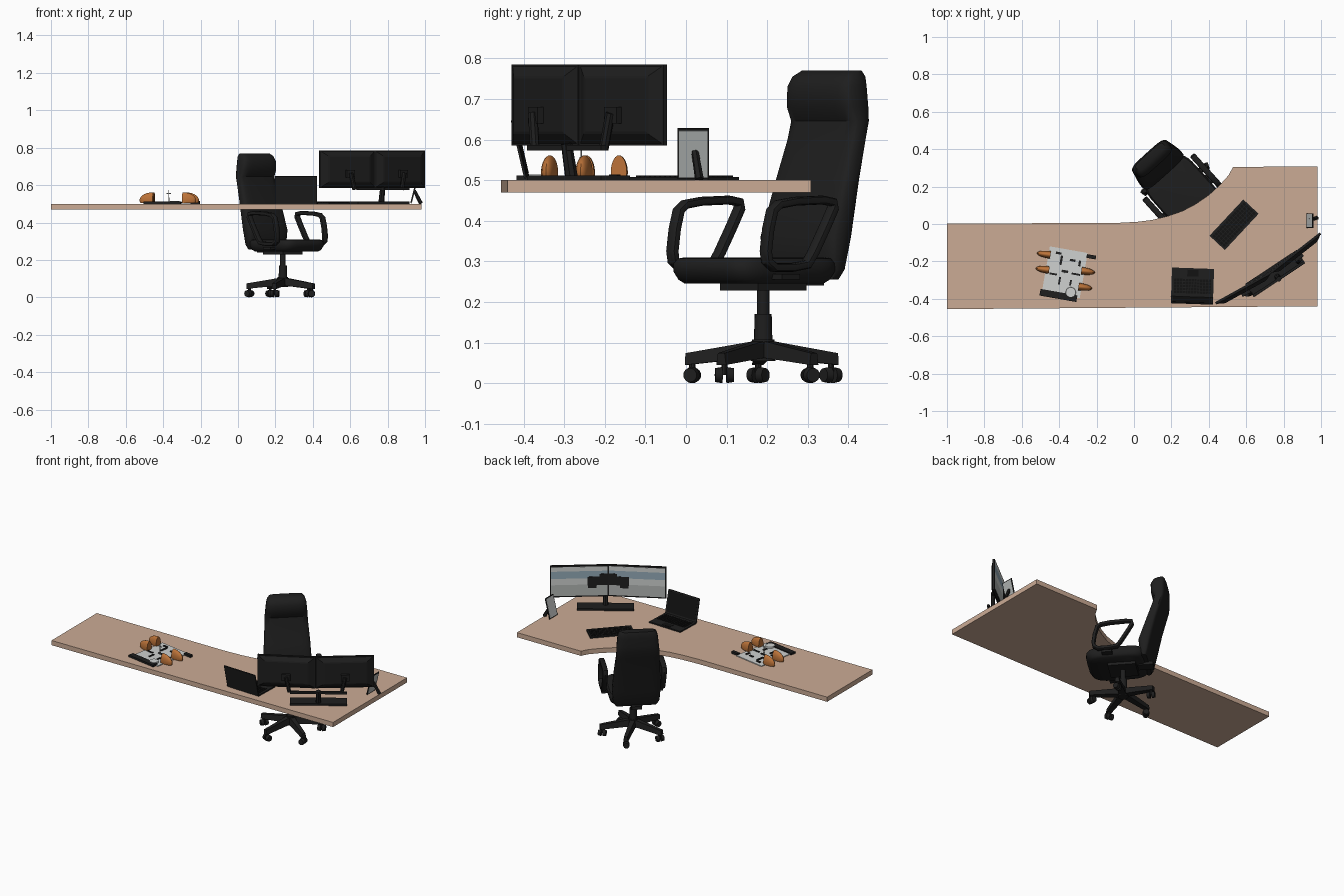
import bpy, bmesh, math
from mathutils import Matrix, Vector

if "Cube" in bpy.data.objects:
    bpy.data.objects.remove(bpy.data.objects["Cube"])

def mat(name, c):
    m = bpy.data.materials.new(name)
    m.diffuse_color = (*c, 1)
    m.use_nodes = True
    m.node_tree.nodes["Principled BSDF"].inputs["Base Color"].default_value = m.diffuse_color
    return m

WOOD = mat("tan wood", (0.60, 0.41, 0.30))
BLACK = mat("black", (0.013, 0.013, 0.013))
KEY = mat("key black", (0.006, 0.006, 0.006))
ORANGE = mat("orange", (0.50, 0.17, 0.04))
PAPER = mat("pale grey", (0.62, 0.64, 0.63))
SKY = mat("screen blue grey", (0.30, 0.41, 0.48))
GREY = mat("screen grey", (0.45, 0.47, 0.46))

def T(x, y, z, deg=0, axis='Z'):
    return Matrix.Translation((x, y, z)) @ Matrix.Rotation(math.radians(deg), 4, axis)

def finish(name, bm, m, M, smooth=False, bevel=0, seg=2):
    bmesh.ops.recalc_face_normals(bm, faces=bm.faces)
    me = bpy.data.meshes.new(name)
    bm.to_mesh(me)
    bm.free()
    ob = bpy.data.objects.new(name, me)
    bpy.context.collection.objects.link(ob)
    me.materials.append(m)
    ob.matrix_world = M
    if bevel:
        b = ob.modifiers.new("bevel", 'BEVEL')
        b.width, b.segments = bevel, seg
    if smooth:
        bpy.ops.object.select_all(action='DESELECT')
        ob.select_set(True)
        bpy.context.view_layer.objects.active = ob
        bpy.ops.object.shade_smooth_by_angle(angle=math.radians(40))
    return ob

def add_box(bm, c, s):
    bmesh.ops.create_cube(bm, size=1, matrix=Matrix.Translation(c) @ Matrix.Diagonal((*s, 1)))

def box(name, c, s, m, M=Matrix(), bevel=0):
    bm = bmesh.new()
    add_box(bm, c, s)
    return finish(name, bm, m, M, bevel=bevel)

def loft(name, rings, m, M=Matrix(), smooth=True):
    bm = bmesh.new()
    vs = [[bm.verts.new(p) for p in r] for r in rings]
    n = len(rings[0])
    for a, b in zip(vs, vs[1:]):
        for i in range(n):
            bm.faces.new((a[i], a[(i + 1) % n], b[(i + 1) % n], b[i]))
    bm.faces.new(vs[0])
    bm.faces.new(vs[-1])
    return finish(name, bm, m, M, smooth)

def rod(name, a, b, r1, r2, m, M=Matrix(), n=16):
    a, b = Vector(a), Vector(b)
    d = b - a
    bm = bmesh.new()
    bmesh.ops.create_cone(bm, cap_ends=True, segments=n, radius1=r1, radius2=r2, depth=d.length,
                          matrix=Matrix.Translation((a + b) / 2) @ d.to_track_quat('Z', 'Y').to_matrix().to_4x4())
    return finish(name, bm, m, M, n > 4)

def sup(t, e):
    return math.copysign(abs(t) ** e, t)

def oval(n, e):
    return [(sup(math.cos(2 * math.pi * i / n), e), sup(math.sin(2 * math.pi * i / n), e)) for i in range(n)]

# Desk top with a curved inner corner
edge = [(-1, 0.003), (-0.1, 0.005), (0.02, 0.012), (0.1, 0.022), (0.18, 0.042), (0.26, 0.07), (0.33, 0.107),
        (0.4, 0.155), (0.46, 0.21), (0.505, 0.26), (0.53, 0.305), (0.98, 0.308), (0.98, -0.44), (-1, -0.455)]
loft("desk_top", [[(x, y, z) for x, y in edge] for z in (0.47, 0.50)], WOOD, smooth=False)

# Chair: local x is width, local y points to the rear
C = T(0.24, 0.19, 0, 42)
back = [(0.255, 0.12, 0.118, 0.15), (0.28, 0.135, 0.11, 0.162), (0.36, 0.142, 0.10, 0.182), (0.5, 0.135, 0.147, 0.212),
        (0.6, 0.127, 0.18, 0.24), (0.645, 0.125, 0.19, 0.253), (0.68, 0.122, 0.17, 0.257),
        (0.73, 0.117, 0.167, 0.256), (0.755, 0.11, 0.18, 0.256), (0.77, 0.097, 0.205, 0.25)]
loft("chair_back", [[(u * hw, (f + b) / 2 + v * (b - f) / 2, z) for u, v in oval(24, 0.45)]
                    for z, hw, f, b in back], BLACK, C)
seat = [(0.245, 0.88, 0.84), (0.255, 0.96, 0.92), (0.275, 1, 1), (0.295, 1, 1), (0.307, 0.95, 0.95), (0.31, 0.85, 0.85)]
loft("chair_seat", [[(u * 0.15 * a, -0.03 + v * 0.172 * b, z) for u, v in oval(32, 0.4)]
                    for z, a, b in seat], BLACK, C)
box("seat_plate", (0, 0, 0.238), (0.14, 0.16, 0.02), BLACK, C)
box("back_bracket", (0, 0.13, 0.25), (0.06, 0.09, 0.02), BLACK, C)

# Armrest loops and their brackets
arm = [(-0.142, 0.30), (-0.146, 0.325), (-0.138, 0.38), (-0.125, 0.425), (-0.105, 0.44), (-0.05, 0.448), (0.04, 0.451),
       (0.073, 0.446), (0.076, 0.43), (0.05, 0.385), (0.01, 0.32), (-0.012, 0.292), (-0.06, 0.285), (-0.12, 0.285)]
for side, s in (("left", -1), ("right", 1)):
    bm = bmesh.new()
    n = len(arm)
    rings = []
    for i, p in enumerate(arm):
        t = (Vector(arm[(i + 1) % n]) - Vector(arm[i - 1])).normalized()
        rings.append([bm.verts.new((s * 0.172 + u * 0.016, p[0] - t.y * v * 0.011, p[1] + t.x * v * 0.011))
                      for u, v in oval(12, 0.6)])
    for i in range(n):
        a, b = rings[i], rings[(i + 1) % n]
        for j in range(12):
            bm.faces.new((a[j], a[(j + 1) % 12], b[(j + 1) % 12], b[j]))
    finish(side + "_armrest", bm, BLACK, C, True)
    box(side + "_arm_bracket", (s * 0.13, -0.07, 0.262), (0.1, 0.06, 0.014), BLACK, C)

# Gas lift, star base and twin casters
rod("lift_lower", (0, 0, 0.06), (0, 0, 0.17), 0.024, 0.021, BLACK, C)
rod("lift_upper", (0, 0, 0.17), (0, 0, 0.24), 0.015, 0.015, BLACK, C)
rod("base_hub", (0, 0, 0.055), (0, 0, 0.108), 0.03, 0.028, BLACK, C)
for k in range(5):
    L = T(0.24, 0.19, 0, -104 + 72 * k)
    loft(f"base_leg_{k}", [[(x, -w, lo), (x, w, lo), (x, w * 0.7, hi), (x, -w * 0.7, hi)] for x, w, lo, hi in
                           ((0.0, 0.022, 0.065, 0.107), (0.1, 0.018, 0.055, 0.09), (0.195, 0.014, 0.045, 0.074))],
         BLACK, L, False)
    rod(f"caster_stem_{k}", (0.18, 0, 0.02), (0.18, 0, 0.05), 0.008, 0.008, BLACK, L, 8)
    W = L @ T(0.18, 0, 0.02, 35 * k)
    for s in (-1, 1):
        rod(f"caster_wheel_{k}_{s}", (0, s * 0.005, 0), (0, s * 0.023, 0), 0.02, 0.017, BLACK, W)

# Twin monitors, with a simple picture on each screen
for side, s, x, y, a in (("left", 1, 0.584, -0.3425, 29), ("right", -1, 0.864, -0.155, 38)):
    M = T(x, y, 0.685, a)
    box(side + "_monitor_panel", (0, 0, 0), (0.338, 0.012, 0.2), BLACK, M)
    loft(side + "_monitor_rear", [[(-w, yy, -h), (w, yy, -h), (w, yy, h), (-w, yy, h)] for w, h, yy in
                                  ((0.165, 0.096, -0.005), (0.13, 0.072, -0.022), (0.12, 0.065, -0.024))], BLACK, M, False)
    for nm, z, h, m in (("ground", -0.057, 0.07, GREY), ("haze", -0.002, 0.04, PAPER),
                        ("sky", 0.041, 0.046, SKY), ("roof", 0.078, 0.028, PAPER)):
        box(f"{side}_screen_{nm}", (0, 0.0065, z), (0.326, 0.002, h), m, M)
    box(side + "_screen_dash", (s * 0.105, 0.007, 0.0), (0.116, 0.003, 0.055), BLACK, M)
    box(side + "_screen_console", (s * 0.075, 0.007, -0.03), (0.05, 0.003, 0.03), BLACK, M)
    box(side + "_screen_mirror", (s * 0.14, 0.007, 0.035), (0.046, 0.003, 0.02), BLACK, M)
    box(side + "_mount", (0, -0.03, -0.025), (0.05, 0.02, 0.04), BLACK, M)
    rod(side + "_monitor_arm", (s * 0.02, -0.045, -0.11), (0, -0.04, -0.02), 0.012, 0.012, BLACK, M, 8)
S = T(0.755, -0.265, 0, 33.5)
box("monitor_foot", (0, 0, 0.506), (0.33, 0.085, 0.012), BLACK, S)
rod("monitor_post", (0, -0.02, 0.505), (0, -0.035, 0.59), 0.016, 0.014, BLACK, S, 8)
box("monitor_crossbar", (0, -0.035, 0.58), (0.33, 0.014, 0.014), BLACK, S)

def keys(name, x0, x1, y0, y1, nx, ny, z, M):
    bm = bmesh.new()
    dx, dy = (x1 - x0) / nx, (y1 - y0) / ny
    for i in range(nx):
        for j in range(ny):
            add_box(bm, (x0 + (i + .5) * dx, y0 + (j + .5) * dy, z), (dx * 0.8, dy * 0.8, 0.004))
    finish(name, bm, KEY, M)

# Keyboard
K = T(0.535, -0.004, 0.5, 47)
box("keyboard", (0, 0, 0.004), (0.265, 0.112, 0.008), BLACK, K)
keys("keyboard_keys", -0.125, 0.125, -0.045, 0.045, 15, 5, 0.009, K)

# Laptop, screen leaning towards -y
P = T(0.313, -0.318, 0.5, -2)
box("laptop_base", (0, 0.004, 0.004), (0.225, 0.155, 0.008), BLACK, P)
keys("laptop_keys", -0.1, 0.1, -0.055, 0.025, 13, 5, 0.009, P)
box("laptop_touchpad", (0, 0.055, 0.0085), (0.06, 0.035, 0.002), KEY, P)
Q = P @ T(0, -0.074, 0.006, 13, 'X')
box("laptop_lid", (0, 0, 0.072), (0.225, 0.006, 0.146), BLACK, Q)
box("laptop_screen", (0, 0.003, 0.074), (0.205, 0.002, 0.125), KEY, Q)

# Small tablet on a stand
D = T(0.925, 0.018, 0.503, 14, 'Y')
box("tablet_frame", (0, 0, 0.064), (0.006, 0.078, 0.128), BLACK, D)
for s in (-1, 1):
    box(f"tablet_face_{s}", (s * 0.003, 0, 0.064), (0.002, 0.07, 0.118), PAPER if s < 0 else GREY, D)
rod("tablet_stand", (0.943, 0.022, 0.57), (0.978, 0.033, 0.502), 0.009, 0.011, BLACK, n=6)

# Flat board with four rounded orange pieces around it
B = T(-0.37, -0.258, 0.5, -10)
box("board_sheet", (0, 0, 0.003), (0.205, 0.245, 0.005), PAPER, B)
box("board_dark_strip", (-0.012, -0.128, 0.006), (0.2, 0.036, 0.012), BLACK, B)
box("dark_clip", (0.125, 0.106, 0.007), (0.05, 0.02, 0.014), BLACK, B)
rod("board_disc", (0.05, -0.1, 0.002), (0.05, -0.1, 0.014), 0.028, 0.026, PAPER, B, 20)
for i, (x, y, w, h) in enumerate(((-0.03, 0.06, 0.012, 0.05), (0.03, 0.07, 0.03, 0.012), (0, 0.005, 0.035, 0.012),
                                  (0.06, 0.0, 0.045, 0.01), (-0.06, -0.02, 0.04, 0.01), (-0.02, -0.05, 0.01, 0.04),
                                  (0.04, -0.05, 0.01, 0.03), (-0.05, 0.095, 0.03, 0.012), (0.07, 0.06, 0.012, 0.03))):
    box(f"board_mark_{i}", (x, y, 0.007), (w, h, 0.006), BLACK, B)
rod("centre_pin", (0, 0, 0.004), (0, 0, 0.075), 0.003, 0.002, GREY, B, 6)
box("centre_pin_bar", (0, 0, 0.055), (0.024, 0.004, 0.004), GREY, B)
for i, (x, y, s) in enumerate(((-0.45, -0.165, -1), (-0.457, -0.246, -1), (-0.278, -0.25, 1), (-0.293, -0.335, 1))):
    bm = bmesh.new()
    bmesh.ops.create_uvsphere(bm, u_segments=20, v_segments=14, radius=1)
    for co, no in (((0, 0, -0.35), (0, 0, -1)), ((-0.05, 0, 0), (-1, 0, 0))):
        g = bmesh.ops.bisect_plane(bm, geom=bm.verts[:] + bm.edges[:] + bm.faces[:], plane_co=co, plane_no=no, clear_outer=True)
        bmesh.ops.edgeloop_fill(bm, edges=[e for e in g['geom_cut'] if isinstance(e, bmesh.types.BMEdge)])
    bmesh.ops.transform(bm, verts=bm.verts, matrix=Matrix.Translation((0, 0, 0.018)) @ Matrix.Diagonal((0.07, 0.02, 0.042, 1)))
    finish(f"orange_piece_{i}", bm, ORANGE, T(x, y, 0.501, -8 + (180 if s < 0 else 0)), True)
